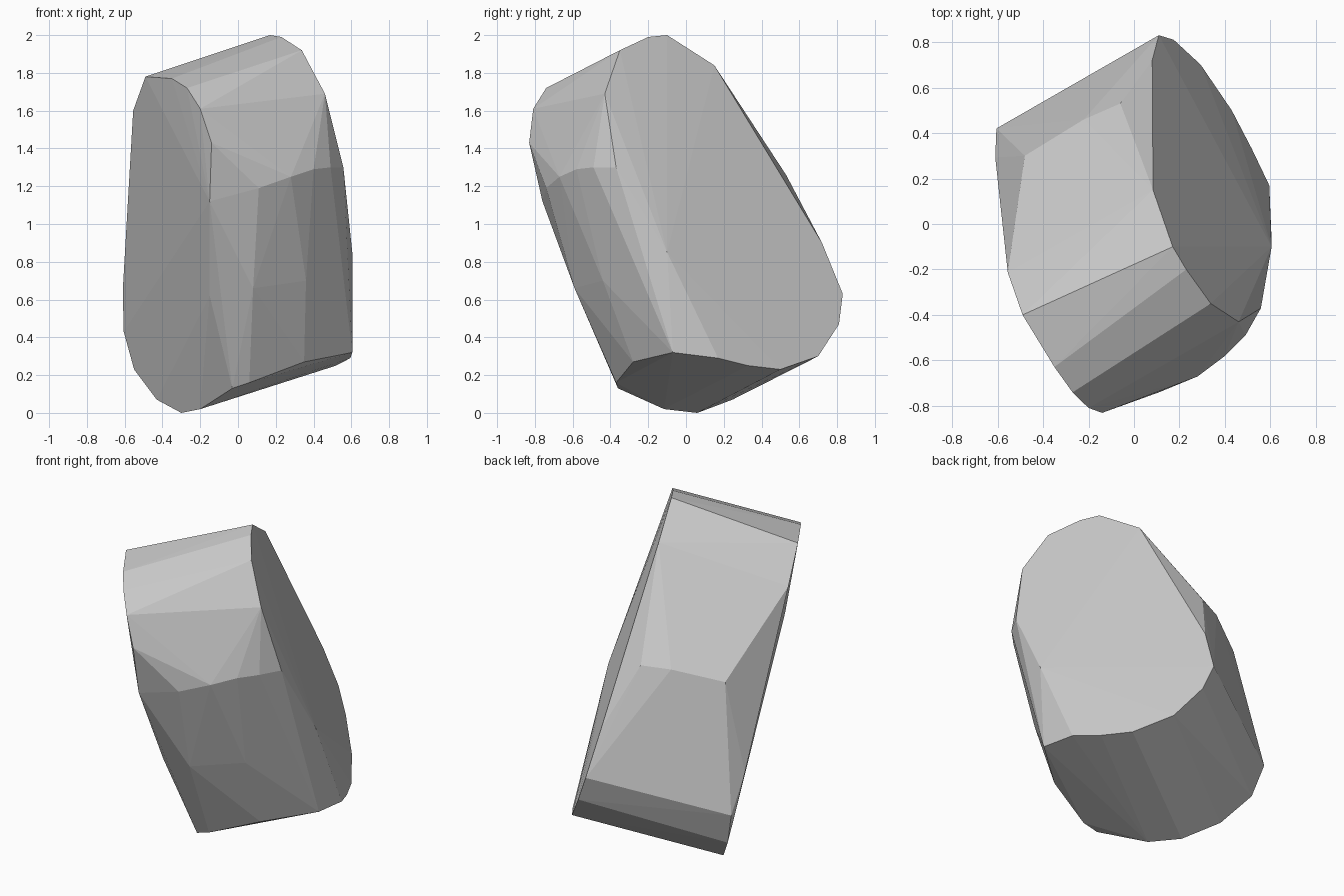
import bpy, bmesh
from mathutils import Vector

# Left face outline (x, z), laid on the leaning left face plane
left_xz = [(-0.49, 1.78), (-0.35, 1.77), (-0.27, 1.72), (-0.2, 1.61), (-0.14, 1.43),
           (-0.15, 1.07), (-0.2, 0.02), (-0.3, 0.0), (-0.43, 0.07),
           (-0.55, 0.23), (-0.605, 0.43), (-0.61, 0.65), (-0.555, 1.6)]
left_rim = [Vector((x, -0.44 - 1.666 * x - 0.436 * z, z)) for x, z in left_xz]
# Slight bulge of the lower left face and its corners
left_rim += [Vector(p) for p in [(-0.15, -0.52, 0.62), (-0.03, -0.36, 0.13), (-0.605, 0.42, 0.43),
                                 (-0.15, -0.76, 1.12)]]

# Right face outline (y, z), laid on the leaning right face plane
right_yz = [(-0.1, 2.0), (-0.2, 1.99), (-0.35, 1.92), (-0.43, 1.69), (-0.37, 1.3),
            (0.17, 0.29), (0.33, 0.25), (0.5, 0.23), (0.7, 0.3), (0.81, 0.47),
            (0.83, 0.63), (0.72, 0.9), (0.15, 1.84)]
right_rim = [Vector((0.788 - 0.562 * y - 0.337 * z, y, z)) for y, z in right_yz]
right_rim += [Vector(p) for p in [(0.57, -0.27, 0.98), (0.605, -0.1, 0.85), (0.605, -0.07, 0.32)]]

# Ridges across the narrow front and back sides
front_ridge = [(0.11, -0.74, 1.19), (0.28, -0.67, 1.25), (0.40, -0.58, 1.29), (0.49, -0.49, 1.30),
               (0.08, -0.59, 0.66), (0.36, -0.44, 0.70),
               (0.06, -0.37, 0.16), (0.35, -0.28, 0.27)]
back_ridge = [(-0.06, 0.53, 1.26), (-0.22, 0.46, 1.25), (-0.48, 0.30, 1.18)]
ridges = [Vector(p) for p in front_ridge + back_ridge]

# Faceted stone: skin over both outlines and the ridges
bm = bmesh.new()
for p in left_rim + right_rim + ridges:
    bm.verts.new(p)
bmesh.ops.convex_hull(bm, input=bm.verts)
loose = [v for v in bm.verts if not v.link_faces]
bmesh.ops.delete(bm, geom=loose, context='VERTS')
bmesh.ops.dissolve_limit(bm, angle_limit=0.02, verts=bm.verts, edges=bm.edges)
bmesh.ops.recalc_face_normals(bm, faces=bm.faces)

mesh = bpy.data.meshes.new("leaning_stone")
bm.to_mesh(mesh)
bm.free()
stone = bpy.data.objects.new("leaning_stone", mesh)
bpy.context.collection.objects.link(stone)
